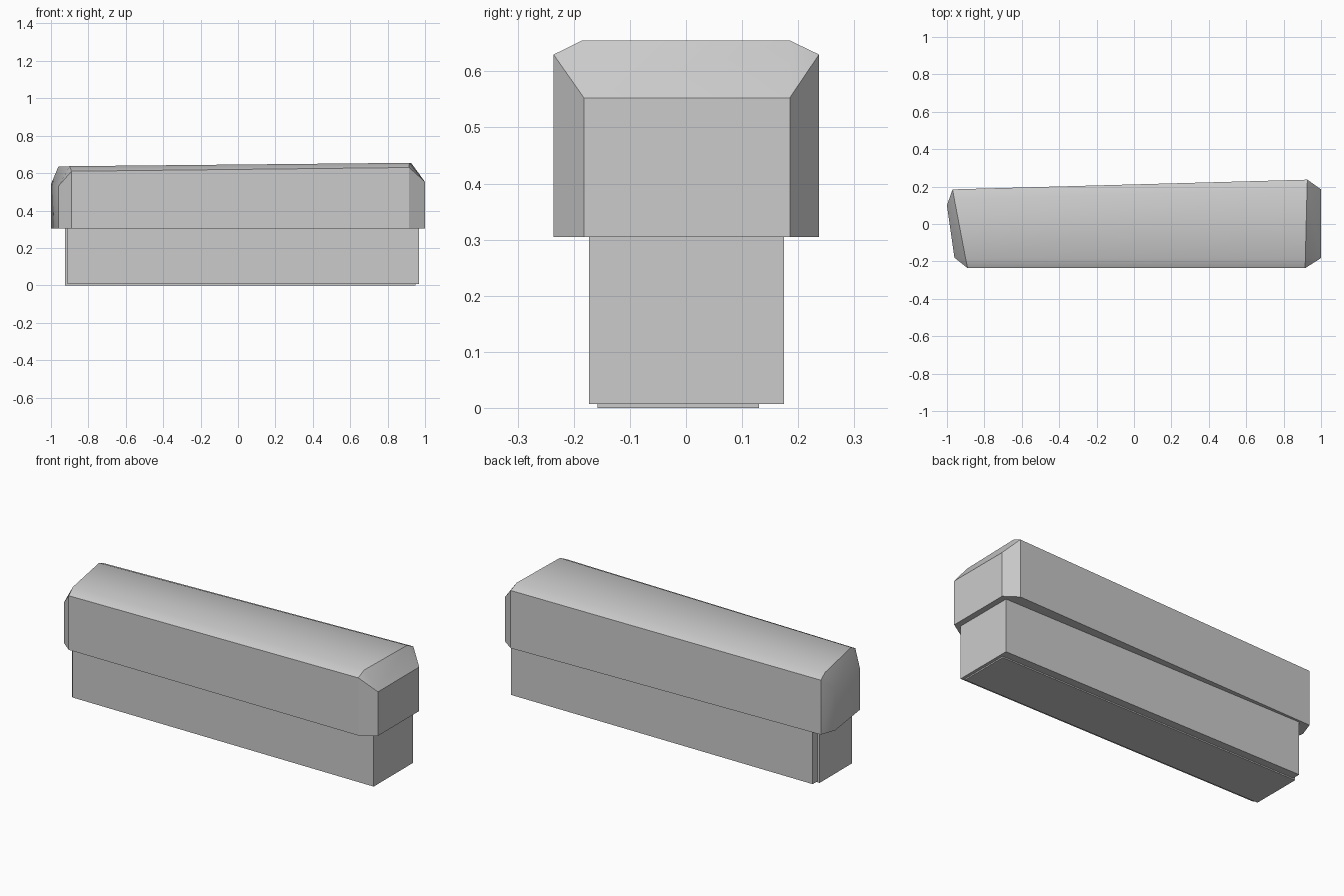
import bpy
import bmesh
from math import radians

cube = bpy.data.objects.get("Cube")
if cube:
    bpy.data.objects.remove(cube)

grey = bpy.data.materials.new("plain grey")
grey.use_nodes = True
colour = (0.6, 0.6, 0.6, 1)
grey.diffuse_color = colour
grey.node_tree.nodes["Principled BSDF"].inputs["Base Color"].default_value = colour


def finish(name, bm):
    bmesh.ops.recalc_face_normals(bm, faces=bm.faces)
    mesh = bpy.data.meshes.new(name)
    bm.to_mesh(mesh)
    bm.free()
    mesh.materials.append(grey)
    obj = bpy.data.objects.new(name, mesh)
    bpy.context.collection.objects.link(obj)
    return obj


def block(name, x, y, z):
    bm = bmesh.new()
    base = [bm.verts.new((x[i], y[j], z[0])) for i, j in ((0, 0), (1, 0), (1, 1), (0, 1))]
    face = bm.faces.new(base)
    top = bmesh.ops.extrude_face_region(bm, geom=[face], use_keep_orig=True)
    for v in top["geom"]:
        if isinstance(v, bmesh.types.BMVert):
            v.co.z = z[1]
    return finish(name, bm)


# Lower storey, with a core that shows slightly below and at one end
block("lower_walls", (-0.912, 0.967), (-0.173, 0.175), (0.007, 0.31))
block("lower_core", (-0.924, 0.95), (-0.158, 0.13), (0, 0.31))

# Upper storey: footprint corners with the height of the wall at each
outline = [(-0.89, -0.236, 0.61), (0.915, -0.236, 0.63),
           (1, -0.182, 0.553), (1, 0.185, 0.553),
           (0.927, 0.237, 0.63), (-0.97, 0.185, 0.612),
           (-1, 0.10, 0.54), (-0.96, -0.18, 0.53)]
bm = bmesh.new()
low = [bm.verts.new((x, y, 0.305)) for x, y, z in outline]
top = [bm.verts.new(p) for p in outline]
bm.faces.new(low)
for i in range(8):
    j = (i + 1) % 8
    bm.faces.new((low[i], low[j], top[j], top[i]))

# Shallow roof crown between the two bevelled ends
ridge = [bm.verts.new(p) for p in ((-0.9, -0.185, 0.637), (0.916, -0.185, 0.655),
                                   (0.925, 0.185, 0.655), (-0.961, 0.135, 0.634))]
bm.faces.new((top[0], top[1], ridge[1], ridge[0]))
bm.faces.new(ridge)
bm.faces.new((top[4], top[5], ridge[3], ridge[2]))

# Sloping end bevels
for a, b, c, d, r, s in ((1, 2, 3, 4, 1, 2), (5, 6, 7, 0, 3, 0)):
    bm.faces.new((top[a], top[b], ridge[r]))
    bm.faces.new((top[b], top[c], ridge[s], ridge[r]))
    bm.faces.new((top[c], top[d], ridge[s]))
upper = finish("upper_walls_and_roof", bm)

bpy.ops.object.select_all(action="DESELECT")
upper.select_set(True)
bpy.context.view_layer.objects.active = upper
bpy.ops.object.shade_smooth_by_angle(angle=radians(30))
